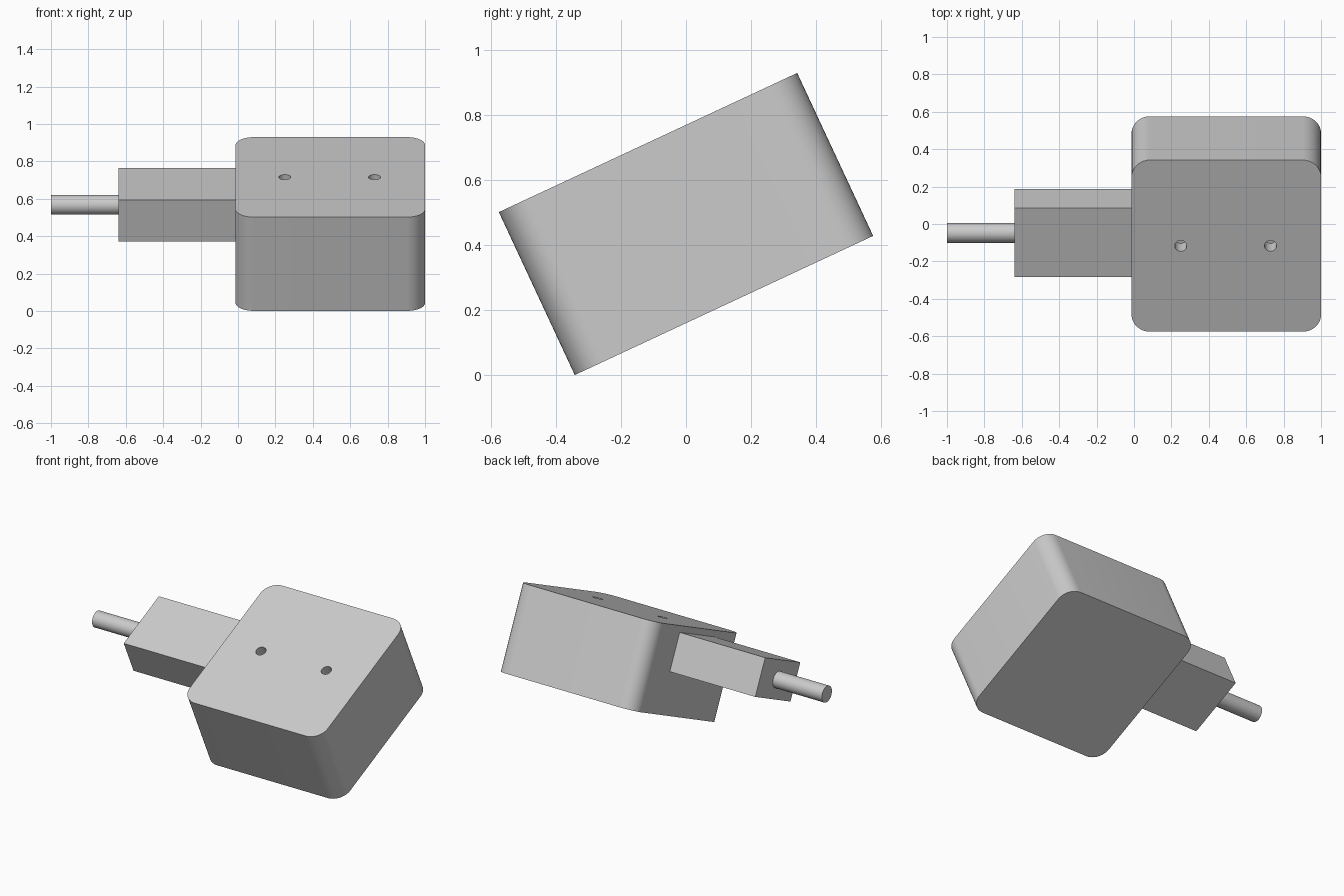
import bpy, bmesh, math
from mathutils import Matrix, Vector

if "Cube" in bpy.data.objects:
    bpy.data.objects.remove(bpy.data.objects["Cube"], do_unlink=True)

# One grey for the whole model
grey = bpy.data.materials.new("plain grey")
grey.use_nodes = True
COLOUR = (0.6, 0.6, 0.6, 1)
grey.diffuse_color = COLOUR
grey.node_tree.nodes["Principled BSDF"].inputs["Base Color"].default_value = COLOUR

# Everything is built flat, then tilted about the x axis
TILT = math.radians(25)
WIDTH, HEIGHT, LEFT, RIGHT = 1.013, 0.553, -0.013, 1.0
FRAME = Matrix.Translation((0, 0, 0.465)) @ Matrix.Rotation(TILT, 4, "X")
AXIS_W = 0.113  # height of the drive axis above the body centre


def finish(name, bm):
    mesh = bpy.data.meshes.new(name)
    bm.to_mesh(mesh)
    bm.free()
    mesh.materials.append(grey)
    obj = bpy.data.objects.new(name, mesh)
    obj.matrix_world = FRAME
    bpy.context.collection.objects.link(obj)
    return obj


def select(obj):
    bpy.ops.object.select_all(action="DESELECT")
    obj.select_set(True)
    bpy.context.view_layer.objects.active = obj


def box(name, size, centre, corner=0):
    bm = bmesh.new()
    bmesh.ops.create_cube(bm, size=1)
    bmesh.ops.scale(bm, vec=size, verts=bm.verts)
    if corner:
        upright = [e for e in bm.edges
                   if abs((e.verts[0].co - e.verts[1].co).normalized().z) > 0.9]
        bmesh.ops.bevel(bm, geom=upright, offset=corner, segments=12,
                        profile=0.5, affect="EDGES")
    bmesh.ops.translate(bm, vec=centre, verts=bm.verts)
    return finish(name, bm)


def cylinder(name, radius, length, centre, direction):
    bm = bmesh.new()
    turn = Vector((0, 0, 1)).rotation_difference(Vector(direction)).to_matrix().to_4x4()
    bmesh.ops.create_cone(bm, cap_ends=True, segments=48, radius1=radius,
                          radius2=radius, depth=length,
                          matrix=Matrix.Translation(centre) @ turn)
    return finish(name, bm)


# Rounded main body with two blind holes in its upper face
body = box("body", (RIGHT - LEFT, WIDTH, HEIGHT), ((LEFT + RIGHT) / 2, 0, 0), 0.1)
for x in (0.25, 0.73):
    cutter = cylinder("hole_cutter", 0.032, 0.2, (x, 0, HEIGHT / 2), (0, 0, 1))
    cutter.hide_render = True
    select(body)
    cut = body.modifiers.new("hole", "BOOLEAN")
    cut.operation = "DIFFERENCE"
    cut.solver = "EXACT"
    cut.object = cutter
    bpy.ops.object.modifier_apply(modifier=cut.name)
    bpy.data.objects.remove(cutter, do_unlink=True)

# Side block and the round shaft at its end
box("side_block", (0.627, 0.406, 0.244), (-0.3265, 0, AXIS_W))
shaft = cylinder("shaft", 0.053, 0.36, (-0.82, 0, AXIS_W), (1, 0, 0))

for obj in (body, shaft):
    select(obj)
    bpy.ops.object.shade_smooth_by_angle(angle=math.radians(30))
